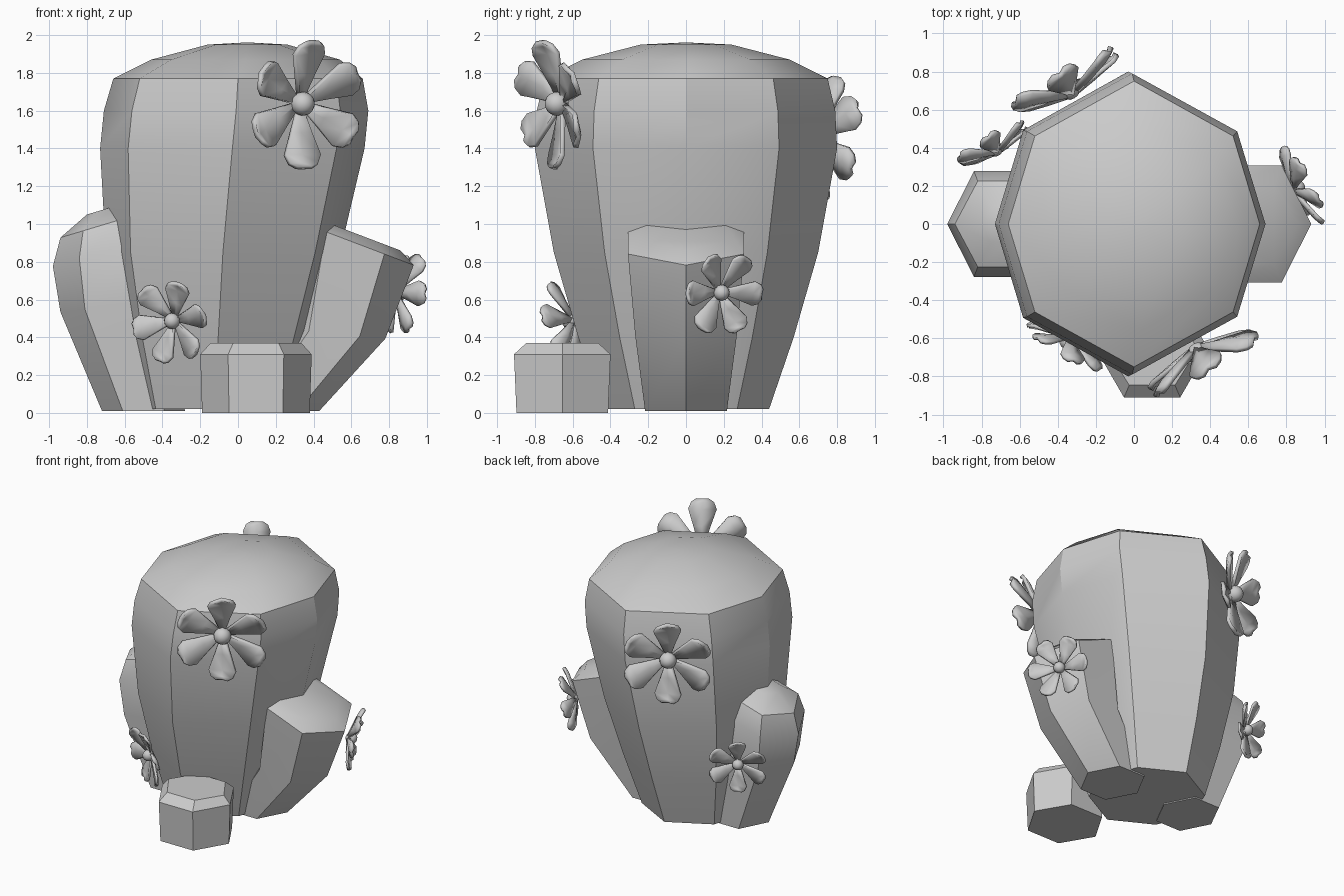
import bpy, bmesh
from math import sin, cos, radians, pi
from mathutils import Vector, Matrix

if "Cube" in bpy.data.objects:
    bpy.data.objects.remove(bpy.data.objects["Cube"])


def finish(name, bm, angle):
    bmesh.ops.recalc_face_normals(bm, faces=bm.faces)
    me = bpy.data.meshes.new(name)
    bm.to_mesh(me)
    bm.free()
    ob = bpy.data.objects.new(name, me)
    bpy.context.collection.objects.link(ob)
    bpy.ops.object.select_all(action='DESELECT')
    ob.select_set(True)
    bpy.context.view_layer.objects.active = ob
    bpy.ops.object.shade_smooth_by_angle(angle=radians(angle))
    return ob


def loft(name, angles, rings, cy=0.0):
    """Skin polygon rings given as (z, centre x, rx, ry, slope of z along x)."""
    bm = bmesh.new()
    prev = None
    for z, cx, rx, ry, slope in rings:
        cur = [bm.verts.new((cx + rx * cos(radians(a)), cy + ry * sin(radians(a)),
                             z + slope * rx * cos(radians(a)))) for a in angles]
        if prev:
            n = len(cur)
            for i in range(n):
                j = (i + 1) % n
                bm.faces.new((prev[i], prev[j], cur[j], cur[i]))
        else:
            bm.faces.new(cur[::-1])
        prev = cur
    bm.faces.new(prev)
    return finish(name, bm, 33)


OCT = (0, 38, 90, 142, 180, 218, 270, 322)
HEX = range(0, 360, 60)

# Main trunk, leaning slightly to the right as it widens
loft("trunk", OCT, [
    (0.02, -0.12, 0.40, 0.44, 0), (0.40, -0.105, 0.51, 0.57, 0),
    (0.85, -0.08, 0.62, 0.70, 0), (1.40, -0.03, 0.70, 0.80, 0),
    (1.60, -0.01, 0.70, 0.79, 0), (1.77, 0.00, 0.66, 0.75, 0),
    (1.87, 0.04, 0.50, 0.55, 0), (1.95, 0.05, 0.21, 0.24, 0),
    (1.96, 0.05, 0.03, 0.03, 0)])

# Left lobe with rounded top
loft("left_lobe", HEX, [
    (0.01, -0.50, 0.22, 0.25, 0), (0.56, -0.68, 0.26, 0.30, 0.1),
    (0.86, -0.70, 0.28, 0.32, 0.3), (1.00, -0.70, 0.24, 0.26, 0.3),
    (1.08, -0.70, 0.10, 0.11, 0.3)])

# Right arm with slanted, chamfered top
loft("right_arm", HEX, [
    (0.01, 0.20, 0.23, 0.25, 0), (0.42, 0.51, 0.27, 0.31, -0.1),
    (0.90, 0.62, 0.31, 0.355, -0.38), (0.955, 0.61, 0.25, 0.24, -0.38)])

# Small front bud
loft("front_bud", HEX, [
    (0.0, 0.095, 0.285, 0.28, 0), (0.31, 0.095, 0.295, 0.295, 0),
    (0.37, 0.095, 0.24, 0.22, 0)], cy=-0.655)


def flower(name, centre, normal, radius, phase):
    """Six cupped petals around a bead, facing along normal."""
    n = Vector(normal).normalized()
    right = Vector((0, 0, 1)).cross(n).normalized()
    up = n.cross(right)
    frame = Matrix((right, up, n)).transposed().to_4x4()
    frame.translation = centre
    profile = ((0.08, 0.05, 0), (0.45, 0.17, 0.01), (0.80, 0.29, 0.03),
               (0.94, 0.23, 0.06), (1.0, 0.12, 0.08))
    bm = bmesh.new()
    for k in range(6):
        turn = (Matrix.Rotation(radians(phase + 60 * k), 4, 'Z')
                @ Matrix.Rotation(radians(-11), 4, 'Y')
                @ Matrix.Rotation(radians(10), 4, 'X'))
        prev = None
        for s, w, h in profile:
            row = [bm.verts.new(frame @ turn @ (radius * Vector((s, w * t, h - 0.05 * (1 - abs(t))))))
                   for t in (-1, 0, 1)]
            if prev:
                for i in (0, 1):
                    bm.faces.new((prev[i], row[i], row[i + 1], prev[i + 1]))
            prev = row
    ob = finish(name + "_petals", bm, 40)
    mod = ob.modifiers.new("thickness", 'SOLIDIFY')
    mod.thickness = 0.075 * radius
    mod.offset = 0
    # Bead in the middle
    bm = bmesh.new()
    bmesh.ops.create_uvsphere(bm, u_segments=14, v_segments=8, radius=0.185 * radius,
                              matrix=frame @ Matrix.Translation((0, 0, 0.08 * radius)))
    finish(name + "_bead", bm, 60)


flower("front_flower", (0.33, -0.66, 1.64), (0.48, -0.87, -0.12), 0.345, 90)
flower("back_flower", (-0.33, 0.69, 1.46), (-0.48, 0.87, -0.12), 0.335, 90)
flower("low_front_flower", (-0.34, -0.60, 0.49), (-0.50, -0.87, -0.2), 0.23, 70)
flower("arm_flower", (0.84, 0.18, 0.64), (0.86, 0.45, -0.2), 0.23, 60)
flower("low_back_flower", (-0.72, 0.38, 0.62), (-0.48, 0.87, -0.2), 0.22, 90)
